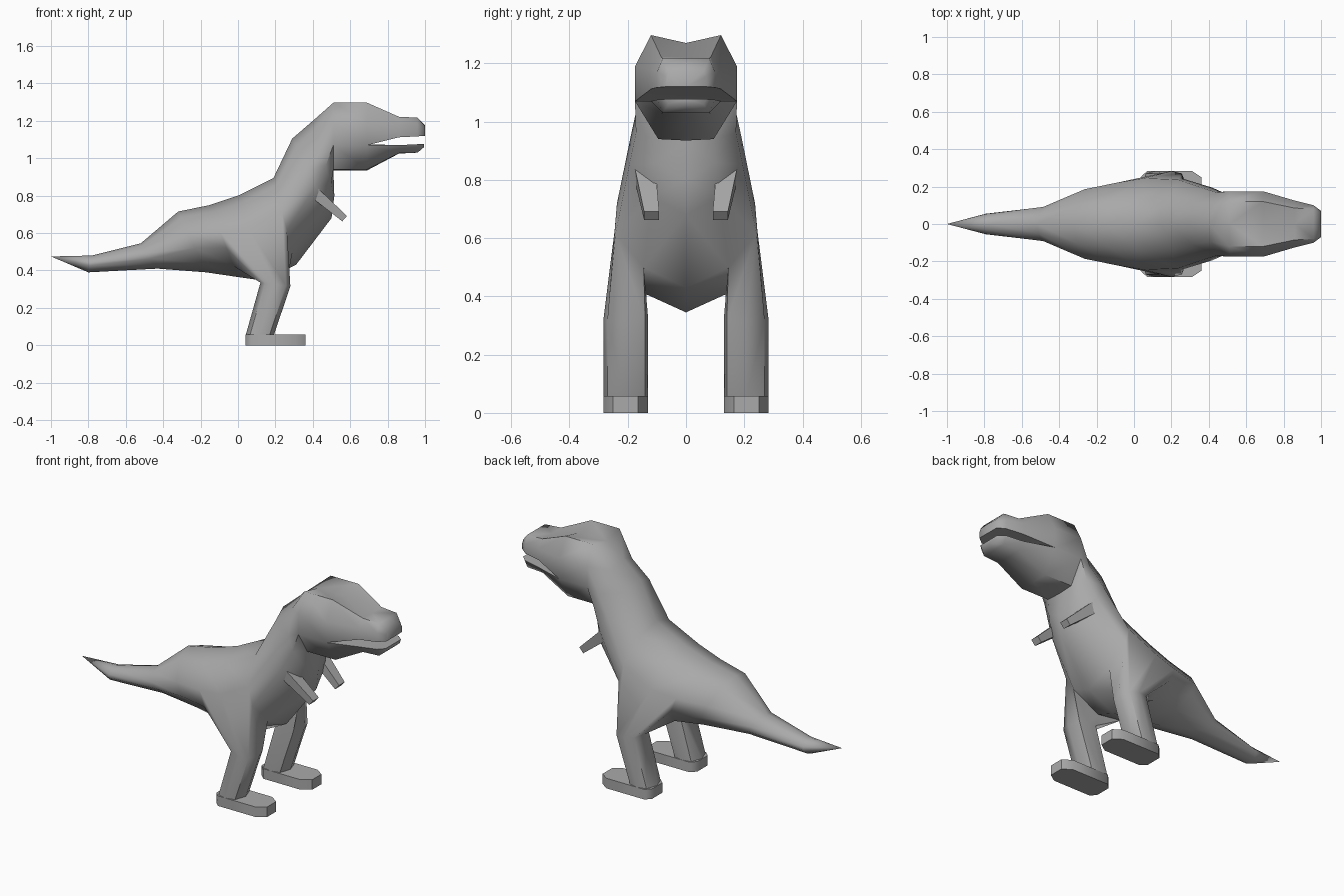
import bpy, bmesh, math
from mathutils import Vector

default_cube = bpy.data.objects.get("Cube")
if default_cube:
    bpy.data.objects.remove(default_cube, do_unlink=True)

GREY = (0.4, 0.4, 0.4, 1.0)
skin = bpy.data.materials.new("grey_skin")
skin.use_nodes = True
skin.diffuse_color = GREY
skin.node_tree.nodes["Principled BSDF"].inputs["Base Color"].default_value = GREY


def strip(bm, rows, closed=False, skip=()):
    """Skin neighbouring rows of points with quads."""
    grid = [[bm.verts.new(point) for point in row] for row in rows]
    count = len(rows[0])
    for r in range(len(grid) - 1):
        for i in range(count if closed else count - 1):
            if (r, i) not in skip:
                j = (i + 1) % count
                bm.faces.new((grid[r][i], grid[r][j], grid[r + 1][j], grid[r + 1][i]))
    return grid


def finish(bm, name, mirrored=True, angle=55):
    """Mirror across y, weld, and turn the mesh into a shaded object."""
    if mirrored:
        bmesh.ops.mirror(bm, geom=bm.verts[:] + bm.edges[:] + bm.faces[:],
                         axis='Y', merge_dist=0.0005)
    bmesh.ops.remove_doubles(bm, verts=bm.verts[:], dist=0.0005)
    bmesh.ops.recalc_face_normals(bm, faces=bm.faces[:])
    mesh = bpy.data.meshes.new(name)
    bm.to_mesh(mesh)
    bm.free()
    mesh.materials.append(skin)
    obj = bpy.data.objects.new(name, mesh)
    bpy.context.collection.objects.link(obj)
    bpy.ops.object.select_all(action='DESELECT')
    obj.select_set(True)
    bpy.context.view_layer.objects.active = obj
    bpy.ops.object.shade_smooth_by_angle(angle=math.radians(angle))
    return obj


# Half cross-section of the trunk: (share of the way down, share of half width)
SECTION = [(0, 0), (0.1, 0.55), (0.38, 0.98), (0.6, 1), (0.85, 0.6), (1, 0)]


def trunk_row(top, bottom, half_width):
    top, bottom = Vector((top[0], 0, top[1])), Vector((bottom[0], 0, bottom[1]))
    return [top.lerp(bottom, t) + Vector((0, w * half_width, 0)) for t, w in SECTION]


def flat_row(x, points):
    return [Vector((x, y, z)) for y, z in points]


# Trunk from tail tip to neck: back point, belly point, half width
trunk = [trunk_row(*ring) for ring in (
    ((-1, 0.475), (-1, 0.475), 0),
    ((-0.78, 0.48), (-0.8, 0.39), 0.055),
    ((-0.52, 0.545), (-0.43, 0.41), 0.093),
    ((-0.32, 0.715), (-0.17, 0.39), 0.19),
    ((-0.15, 0.75), (0, 0.365), 0.225),
    ((0, 0.8), (0.14, 0.345), 0.25),
    ((0.19, 0.895), (0.31, 0.43), 0.242),
    ((0.29, 1.105), (0.5, 0.68), 0.195),
    ((0.4, 1.2), (0.515, 0.8), 0.172),
)]
HIP = 4

# Skull with raised brows
crown = [(0, 1.27), (0.12, 1.297), (0.175, 1.19), (0.175, 1.07)]
chin = [(0.095, 0.94), (0, 0.935)]
skull = [flat_row(x, crown + chin) for x in (0.51, 0.69)]

body = bmesh.new()
leg_hole = [(r, i) for r in (HIP, HIP + 1) for i in (2, 3)]
strip(body, trunk + skull, skip=leg_hole)

# Upper snout and lower jaw, meeting at the mouth corner
mouth = (0, 1.075)
snout = strip(body, [
    flat_row(0.69, crown + [mouth]),
    flat_row(0.86, [(0, 1.22), (0.085, 1.222), (0.125, 1.18), (0.12, 1.112), (0, 1.112)]),
    flat_row(0.96, [(0, 1.217), (0.08, 1.217), (0.1, 1.17), (0.1, 1.117), (0, 1.117)]),
    flat_row(1, [(0, 1.175), (0.06, 1.172), (0.07, 1.155), (0.07, 1.12), (0, 1.12)]),
])
jaw = strip(body, [
    flat_row(0.69, [mouth, crown[-1]] + chin),
    flat_row(0.86, [(0, 1.068), (0.12, 1.07), (0.085, 1.027), (0, 1.025)]),
    flat_row(0.96, [(0, 1.075), (0.1, 1.075), (0.08, 1.03), (0, 1.03)]),
    flat_row(0.995, [(0, 1.077), (0.07, 1.077), (0.06, 1.06), (0, 1.06)]),
])
for grid in (snout, jaw):
    body.faces.new(grid[-1])

# Legs grow out of the hip opening: (share from heel to shin, y)
LEG = [(0.15, 0.27), (0.5, 0.283), (0.85, 0.27), (1, 0.205),
       (0.85, 0.14), (0.5, 0.13), (0.15, 0.14), (0, 0.205)]


def leg_row(rear, front):
    return [(rear[0] + u * (front[0] - rear[0]), y, rear[1] + u * (front[1] - rear[1]))
            for u, y in LEG]


a, b, c = trunk[HIP:HIP + 3]
thigh = [a[2], b[2], c[2], c[3], c[4], b[4], a[4], a[3]]
leg = strip(body, [thigh,
                   leg_row((0.12, 0.335), (0.28, 0.315)),
                   leg_row((0.04, 0.05), (0.19, 0.05))], closed=True)
body.faces.new(leg[-1])
finish(body, "body")

# Feet with chamfered corners
outline = [(0.04, 0.16), (0.04, 0.255), (0.07, 0.283), (0.31, 0.283),
           (0.36, 0.25), (0.36, 0.165), (0.31, 0.13), (0.07, 0.13)]
feet = bmesh.new()
foot = strip(feet, [[(x, y, z) for x, y in outline] for z in (0, 0.058)], closed=True)
for ring in foot:
    feet.faces.new(ring)
finish(feet, "feet")

# Small arms: tapered square rods reaching forward and down
arms = bmesh.new()
start, end = Vector((0.41, 0.14, 0.815)), Vector((0.57, 0.118, 0.677))
across = Vector((0, 1, 0))
up = (end - start).cross(across).normalized()
arm = strip(arms, [
    [p + across * sy * width + up * sz * thick for sy, sz in ((-1, -1), (1, -1), (1, 1), (-1, 1))]
    for p, width, thick in ((start, 0.035, 0.03), (end, 0.026, 0.019))], closed=True)
for ring in arm:
    arms.faces.new(ring)
finish(arms, "arms", angle=30)
